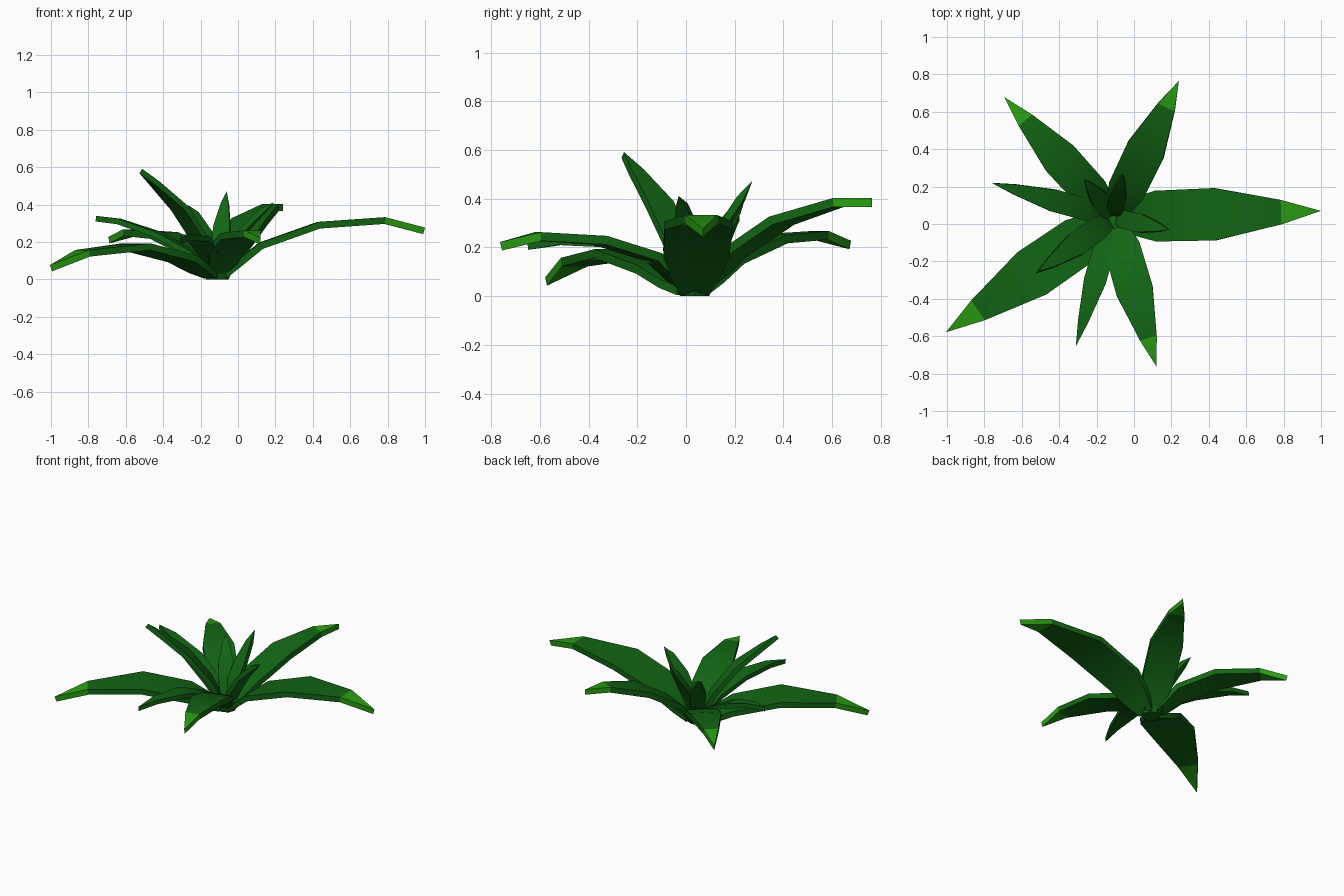
import bpy
import bmesh
import math
from mathutils import Vector

default = bpy.data.objects.get("Cube")
if default:
    bpy.data.objects.remove(default, do_unlink=True)


def make_material(name, colour):
    mat = bpy.data.materials.new(name)
    mat.use_nodes = True
    mat.diffuse_color = colour
    mat.node_tree.nodes["Principled BSDF"].inputs["Base Color"].default_value = colour
    return mat


leaf_green = make_material("leaf green", (0.006, 0.13, 0.007, 1))
tip_green = make_material("light tip green", (0.022, 0.34, 0.006, 1))

CENTRE = Vector((-0.11, 0.035, 0))
STATIONS = (0.04, 0.1, 0.21, 0.49, 0.81, 1)    # ring positions along a leaf
WIDTHS = (0.42, 0.7, 0.97, 1, 0.47, 0.0)       # share of the full half width


def finish(name, bm, mats):
    bmesh.ops.recalc_face_normals(bm, faces=bm.faces)
    mesh = bpy.data.meshes.new(name)
    bm.to_mesh(mesh)
    bm.free()
    for mat in mats:
        mesh.materials.append(mat)
    obj = bpy.data.objects.new(name, mesh)
    bpy.context.collection.objects.link(obj)
    bpy.ops.object.select_all(action="DESELECT")
    obj.select_set(True)
    bpy.context.view_layer.objects.active = obj
    bpy.ops.object.shade_smooth_by_angle(angle=math.radians(35))


def leaf(name, tip_x, tip_y, heights, half_width, light_tip=False,
         thickness=0.036, tip_thickness=1.0):
    """Arched slab leaf running from the crown to its tip."""
    reach = Vector((tip_x, tip_y, 0)) - CENTRE
    side = Vector((-reach.y, reach.x, 0)).normalized()
    levels = (0.022, heights[0] * 0.45) + tuple(heights)
    path = [CENTRE + reach * t + Vector((0, 0, z)) for t, z in zip(STATIONS, levels)]
    last = len(path) - 1
    bm = bmesh.new()
    rings = []
    for i, point in enumerate(path):
        tangent = path[min(i + 1, last)] - path[max(i - 1, 0)]
        normal = tangent.cross(side).normalized()
        half = normal * thickness / 2
        if i == last:
            half *= tip_thickness
        if i == 0:
            half = Vector((0, 0, thickness / 2))
        across = side * half_width * WIDTHS[i]
        if i == last:
            top, bottom = bm.verts.new(point + half), bm.verts.new(point - half)
            rings.append((top, top, bottom, bottom))
        else:
            rings.append([bm.verts.new(point + a + h) for a, h in
                          ((across, half), (-across, half), (-across, -half), (across, -half))])
    bm.faces.new(rings[0])
    for i in range(last):
        for k in range(4):
            n = (k + 1) % 4
            corners = (rings[i][k], rings[i][n], rings[i + 1][n], rings[i + 1][k])
            face = bm.faces.new(list(dict.fromkeys(corners)))
            face.material_index = int(light_tip and i == last - 1)
    finish(name, bm, (leaf_green, tip_green))


# Broad outer leaves with light tips
leaf("right_long_leaf", 0.995, 0.07, (0.18, 0.29, 0.315, 0.26), 0.14, True)
leaf("back_leaf", 0.24, 0.765, (0.17, 0.31, 0.385, 0.385), 0.105, True)
leaf("back_left_leaf", -0.69, 0.675, (0.15, 0.235, 0.25, 0.21), 0.1, True)
leaf("front_left_long_leaf", -1.0, -0.575, (0.11, 0.175, 0.14, 0.06), 0.137, True)
leaf("front_leaf", 0.12, -0.76, (0.16, 0.23, 0.245, 0.205), 0.1, True)

# Narrow plain leaves
leaf("left_narrow_leaf", -0.76, 0.22, (0.14, 0.24, 0.31, 0.325), 0.06, thickness=0.03)
leaf("front_narrow_leaf", -0.31, -0.65, (0.14, 0.215, 0.225, 0.205), 0.06, thickness=0.03)
leaf("tall_leaf", -0.52, -0.26, (0.2, 0.38, 0.51, 0.58), 0.065, thickness=0.03)

# Young pointed leaves at the heart
leaf("heart_leaf_back", -0.06, 0.27, (0.16, 0.28, 0.4, 0.47), 0.045,
     thickness=0.03, tip_thickness=0.1)
leaf("heart_leaf_left", -0.265, 0.24, (0.14, 0.25, 0.35, 0.395), 0.05,
     thickness=0.03, tip_thickness=0.1)
leaf("heart_leaf_right", 0.19, -0.03, (0.14, 0.27, 0.37, 0.41), 0.05,
     thickness=0.03, tip_thickness=0.1)

# Crown where the leaves meet
crown = bmesh.new()
bmesh.ops.create_cone(crown, cap_ends=True, segments=8, radius1=0.06, radius2=0.085, depth=0.07)
bmesh.ops.translate(crown, verts=crown.verts, vec=CENTRE + Vector((0, 0, 0.035)))
finish("crown", crown, (leaf_green,))
